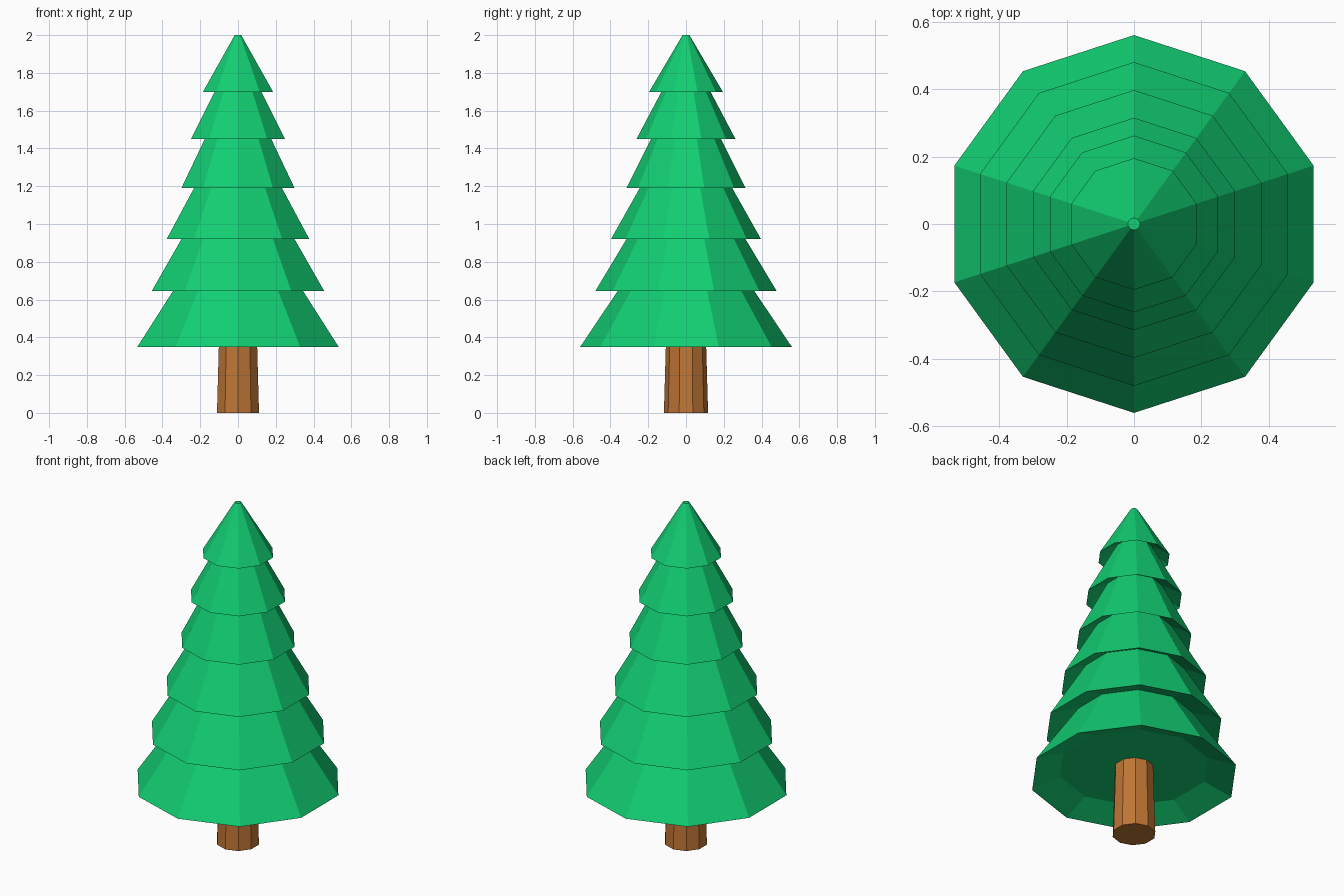
import bpy, bmesh
from math import cos, sin, pi

if "Cube" in bpy.data.objects:
    bpy.data.objects.remove(bpy.data.objects["Cube"])

SIDES = 10


def material(name, rgb):
    m = bpy.data.materials.new(name)
    m.diffuse_color = (*rgb, 1)
    m.use_nodes = True
    m.node_tree.nodes["Principled BSDF"].inputs["Base Color"].default_value = m.diffuse_color
    return m


def lathe(name, profile, mat):
    """Spin an (radius, height) profile into a capped ten-sided solid."""
    bm = bmesh.new()
    rings = [[bm.verts.new((r * cos(pi / 2 + 2 * pi * k / SIDES),
                            r * sin(pi / 2 + 2 * pi * k / SIDES), z))
              for k in range(SIDES)] for r, z in profile]
    for a, b in zip(rings, rings[1:]):
        for k in range(SIDES):
            n = (k + 1) % SIDES
            bm.faces.new((a[k], a[n], b[n], b[k]))
    bm.faces.new(rings[0][::-1])
    bm.faces.new(rings[-1])
    mesh = bpy.data.meshes.new(name)
    bm.to_mesh(mesh)
    bm.free()
    mesh.materials.append(mat)
    ob = bpy.data.objects.new(name, mesh)
    bpy.context.collection.objects.link(ob)
    return ob


green = material("needle_green", (0.006, 0.62, 0.17))
brown = material("bark_brown", (0.52, 0.18, 0.036))

# Trunk, running up into the recessed underside of the foliage
lathe("trunk", [(0.117, 0), (0.105, 0.415)], brown)

# Foliage: (rim radius, rim height, radius where the tier meets the next rim height)
tiers = [(0.56, 0.35, 0.362), (0.48, 0.645, 0.315), (0.397, 0.92, 0.245),
         (0.315, 1.19, 0.185), (0.262, 1.45, 0.130), (0.195, 1.70, 0.018)]
LIP = 0.062
profile = [(0.406, 0.35 + LIP)]
for i, (r, z, r_top) in enumerate(tiers):
    profile.append((r, z))
    if i + 1 < len(tiers):
        # each cone continues up into the hollow under the next tier
        z_next = tiers[i + 1][1]
        slope = (r - r_top) / (z_next - z)
        profile.append((r_top - slope * LIP, z_next + LIP))
    else:
        profile.append((r_top, 2.0))
lathe("foliage", profile, green)
